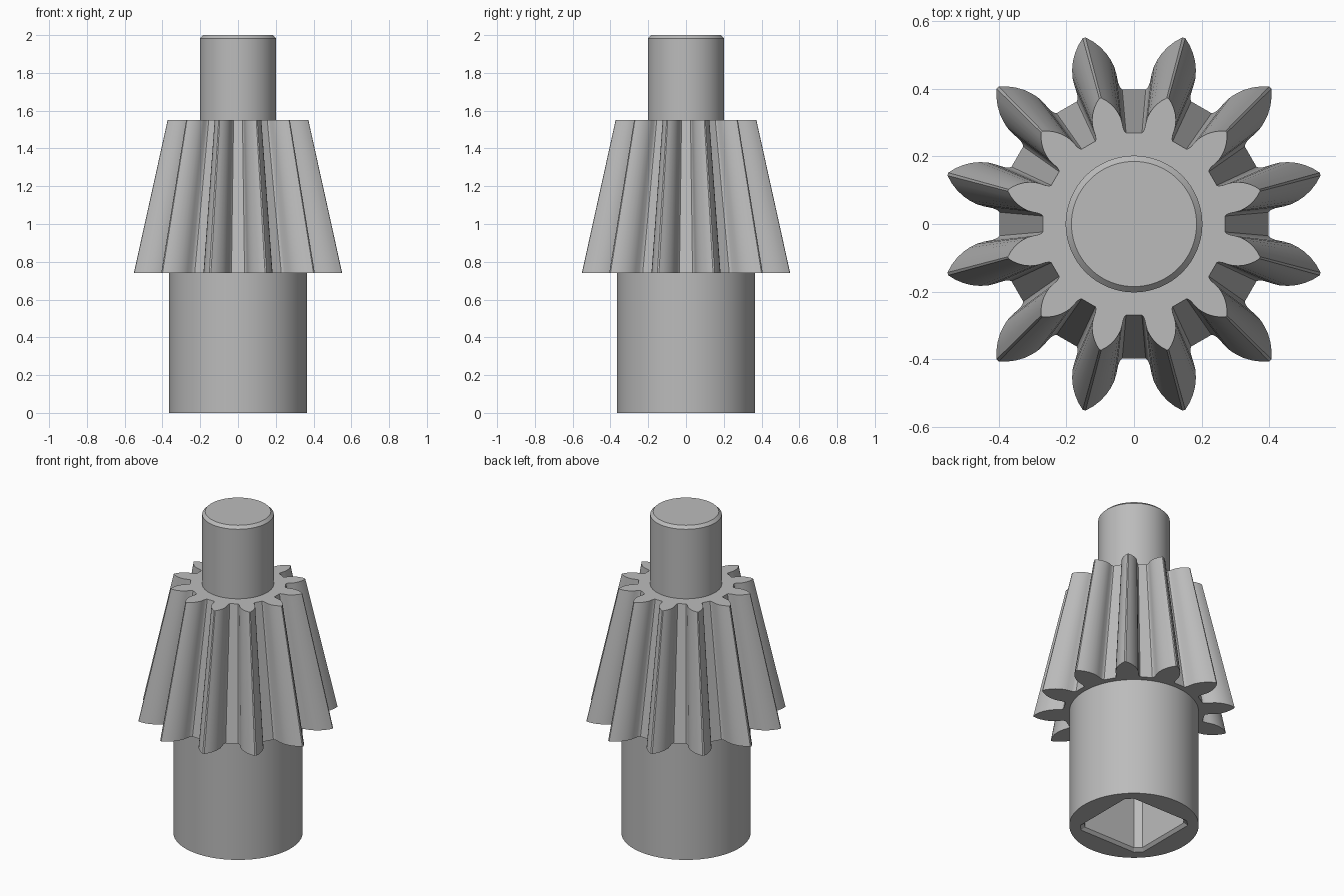
import bpy
import bmesh
from math import cos, sin, tan, tau, radians, atan2, hypot

cube = bpy.data.objects.get("Cube")
if cube:
    bpy.data.objects.remove(cube, do_unlink=True)

# Single grey steel material
steel = bpy.data.materials.new("grey steel")
steel.use_nodes = True
color = (0.5, 0.5, 0.5, 1.0)
steel.diffuse_color = color
steel.node_tree.nodes["Principled BSDF"].inputs["Base Color"].default_value = color

SIDES = 144
TEETH = 12


def circle(r, z):
    return [(r * cos(tau * i / SIDES), r * sin(tau * i / SIDES), z) for i in range(SIDES)]


def socket(half, z):
    """Square with its corners cut off, sampled at the same angles as a circle."""
    cut = half * (1 + tan(radians(40)))
    ring = []
    for i in range(SIDES):
        c, s = cos(tau * i / SIDES), sin(tau * i / SIDES)
        r = min(half / max(abs(c), abs(s)), cut / (abs(c) + abs(s)))
        ring.append((r * c, r * s, z))
    return ring


def gear_ring(scale, z):
    """Tooth outline (distance out, half width) mirrored and repeated round the axis."""
    side = [(0.266, 0.047), (0.271, 0.044), (0.28, 0.0425), (0.30, 0.0435),
            (0.315, 0.043), (0.33, 0.0395), (0.345, 0.034), (0.36, 0.0255),
            (0.373, 0.0155), (0.385, 0.003)]
    tooth = [(u, -v) for u, v in side] + [(u, v) for u, v in reversed(side)]
    ring = []
    for k in range(TEETH):
        middle = tau * (k + 0.5) / TEETH
        for u, v in tooth:
            a, r = middle + atan2(v, u), hypot(u, v) * scale
            ring.append((r * cos(a), r * sin(a), z))
    return ring


def loft(name, rings, cap_start=True, cap_end=True):
    """Skin a list of matching rings into one smooth-shaded object."""
    bm = bmesh.new()
    loops = [[bm.verts.new(p) for p in ring] for ring in rings]
    for a, b in zip(loops, loops[1:]):
        n = len(a)
        for i in range(n):
            j = (i + 1) % n
            bm.faces.new((a[i], a[j], b[j], b[i]))
    if cap_start:
        bm.faces.new(loops[0][::-1])
    if cap_end:
        bm.faces.new(loops[-1])
    bmesh.ops.recalc_face_normals(bm, faces=bm.faces)
    mesh = bpy.data.meshes.new(name)
    bm.to_mesh(mesh)
    bm.free()
    mesh.materials.append(steel)
    obj = bpy.data.objects.new(name, mesh)
    bpy.context.collection.objects.link(obj)
    bpy.ops.object.select_all(action="DESELECT")
    obj.select_set(True)
    bpy.context.view_layer.objects.active = obj
    bpy.ops.object.shade_smooth_by_angle(angle=radians(28))
    return obj


# Lower shank with a chamfered square drive socket
loft("lower_shank", [socket(0.215, 0.42), socket(0.215, 0.017), socket(0.232, 0),
                     circle(0.365, 0), circle(0.365, 0.76)])

# Tapered pinion gear
loft("pinion_gear", [gear_ring(1.48, 0.74), gear_ring(1, 1.55)])

# Upper shaft with a chamfered end
loft("upper_shaft", [circle(0.202, 1.53), circle(0.202, 1.983), circle(0.185, 2)])
